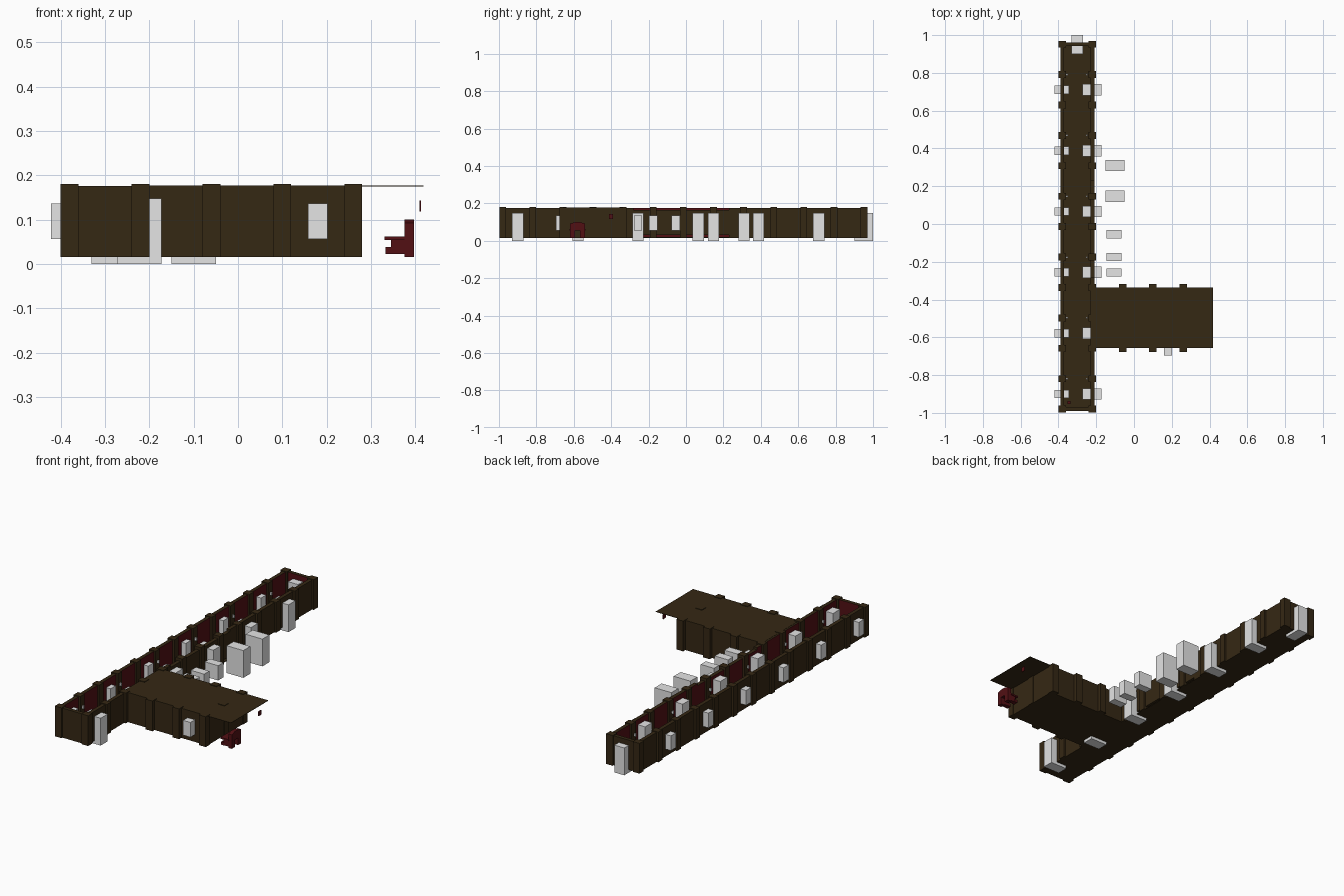
import bpy, bmesh
from mathutils import Vector

cube = bpy.data.objects.get("Cube")
if cube:
    bpy.data.objects.remove(cube, do_unlink=True)


def material(name, rgb):
    m = bpy.data.materials.new(name)
    m.use_nodes = True
    m.diffuse_color = (*rgb, 1)
    m.node_tree.nodes["Principled BSDF"].inputs["Base Color"].default_value = (*rgb, 1)
    return m


BROWN = material("dark brown wood", (0.036, 0.021, 0.007))
RED = material("deep red lining", (0.085, 0.005, 0.007))
GREY = material("pale grey", (0.78, 0.78, 0.78))


def boxes(name, specs, mats, inner=None):
    """One object from (x0, x1, y0, y1, z0, z1) boxes; faces along inner get the second material."""
    bm = bmesh.new()
    for x0, x1, y0, y1, z0, z1 in specs:
        lo, hi = Vector((x0, y0, z0)), Vector((x1, y1, z1))
        verts = bmesh.ops.create_cube(bm, size=1)["verts"]
        for v in verts:
            v.co = (lo + hi) / 2 + v.co * (hi - lo)
    bm.normal_update()
    if inner:
        for f in bm.faces:
            f.material_index = int(f.normal.dot(Vector(inner)) > 0.9)
    me = bpy.data.meshes.new(name)
    bm.to_mesh(me)
    bm.free()
    for m in mats:
        me.materials.append(m)
    ob = bpy.data.objects.new(name, me)
    bpy.context.collection.objects.link(ob)
    return ob


def around(x, y, hx, hy, z0, z1):
    return (x - hx, x + hx, y - hy, y + hy, z0, z1)


# Main dimensions
LOW, HIGH, TOP, T = 0.016, 0.176, 0.18, 0.02
LEFT, RIGHT = -0.39, -0.21
FRONT, BACK = -0.99, 0.962
STEP = 0.161
post_y = [-0.98 + STEP * i for i in range(13)]
bay_y = [-0.9 + 2 * STEP * i for i in range(6)]
ROOM_Y, ROOM_HALF, ROOM_END = -0.4975, 0.16, 0.276

# Corridor floor and lined walls
WOOD = [BROWN, RED]
boxes("corridor_floor", [(LEFT, RIGHT, FRONT, BACK, LOW, LOW + 0.004)], [BROWN])
boxes("corridor_outer_wall", [(LEFT, LEFT + T, FRONT, BACK, LOW, HIGH)], WOOD, (1, 0, 0))
boxes("corridor_inner_wall", [
    (RIGHT - T, RIGHT, FRONT, -0.28, LOW, HIGH),
    (RIGHT - T, RIGHT, 0.23, BACK, LOW, HIGH),
    (RIGHT - T, RIGHT, -0.28, 0.23, 0.032, 0.165)], WOOD, (-1, 0, 0))
boxes("corridor_front_wall", [(LEFT, RIGHT, FRONT, FRONT + T, LOW, HIGH)], WOOD, (0, 1, 0))
boxes("corridor_back_wall", [(LEFT, RIGHT, BACK - T, BACK, LOW, HIGH)], WOOD, (0, -1, 0))

# Posts along both corridor walls
boxes("corridor_posts", [around(x, y, 0.02, 0.018, LOW, TOP)
                         for y in post_y for x in (-0.38, -0.22)], [BROWN])

# Side room with walls, posts and overhanging roof sheet
y0, y1 = ROOM_Y - ROOM_HALF, ROOM_Y + ROOM_HALF
boxes("room_floor", [(RIGHT, ROOM_END, y0, y1, LOW, LOW + 0.004)], [BROWN])
boxes("room_front_wall", [(RIGHT, ROOM_END, y0, y0 + T, LOW, HIGH)], WOOD, (0, 1, 0))
boxes("room_back_wall", [(RIGHT, ROOM_END, y1 - T, y1, LOW, HIGH)], WOOD, (0, -1, 0))
boxes("room_end_wall", [(ROOM_END - T, ROOM_END, y0, y1, LOW, HIGH)], WOOD, (-1, 0, 0))
room_posts = [around(x, ROOM_Y + s * STEP, 0.02, 0.018, LOW, TOP)
              for x in (-0.06, 0.1, 0.26) for s in (-1, 1)]
room_posts.append(around(0.26, ROOM_Y, 0.02, 0.018, LOW, TOP))
boxes("room_posts", room_posts, [BROWN])
boxes("room_roof", [(RIGHT - 0.01, 0.418, y0, y1, 0.175, 0.177)], [BROWN])

# Window blocks set through the walls
WZ = (0.056, 0.136)
boxes("outer_wall_windows", [around(-0.383, y, 0.039, 0.022, *WZ) for y in bay_y], [GREY])
boxes("room_window", [around(0.18, -0.657, 0.022, 0.039, *WZ)], [GREY])
boxes("loose_windows", [around(-0.105, y, 0.04, 0.022, *WZ) for y in (-0.055, -0.175, -0.257)], [GREY])

# Door blocks
DZ = (0.0, 0.148)
boxes("inner_wall_doors", [around(-0.223, y, 0.05, 0.03, *DZ) for y in bay_y], [GREY])
boxes("back_door", [around(-0.3, 0.95, 0.03, 0.05, *DZ)], [GREY])
boxes("loose_doors", [around(-0.1, y, 0.05, 0.03, *DZ) for y in (0.147, 0.31)], [GREY])

# Small wall lamps on every second post
boxes("wall_lamps", [around(x, y, 0.005, 0.004, 0.11, 0.125)
                     for y in post_y[1::2] for x in (-0.355, -0.25)], [GREY])

# Fireplace: chimney breast with chamfered top corners, mantel and jambs
FY = -0.58
breast = boxes("chimney_breast", [
    (0.376, 0.397, FY - 0.04, FY - 0.014, LOW, 0.1),
    (0.376, 0.397, FY + 0.014, FY + 0.04, LOW, 0.1),
    (0.376, 0.397, FY - 0.014, FY + 0.014, 0.055, 0.1)], [RED])
for v in breast.data.vertices:
    if v.co.z > 0.09 and abs(v.co.y - FY) > 0.03:
        v.co.z -= 0.008
boxes("fireplace_surround", [
    (0.33, 0.38, FY - 0.042, FY + 0.042, 0.054, 0.062),
    (0.345, 0.38, FY - 0.038, FY - 0.016, 0.022, 0.055),
    (0.345, 0.38, FY + 0.016, FY + 0.038, 0.022, 0.055),
    (0.333, 0.35, FY - 0.04, FY - 0.014, 0.022, 0.038),
    (0.333, 0.35, FY + 0.014, FY + 0.04, 0.022, 0.038)], [RED])

# Small wall plates
boxes("wall_plates", [
    around(0.411, -0.4, 0.002, 0.011, 0.118, 0.143),
    around(-0.345, -0.945, 0.008, 0.008, 0.11, 0.13)], [RED])
